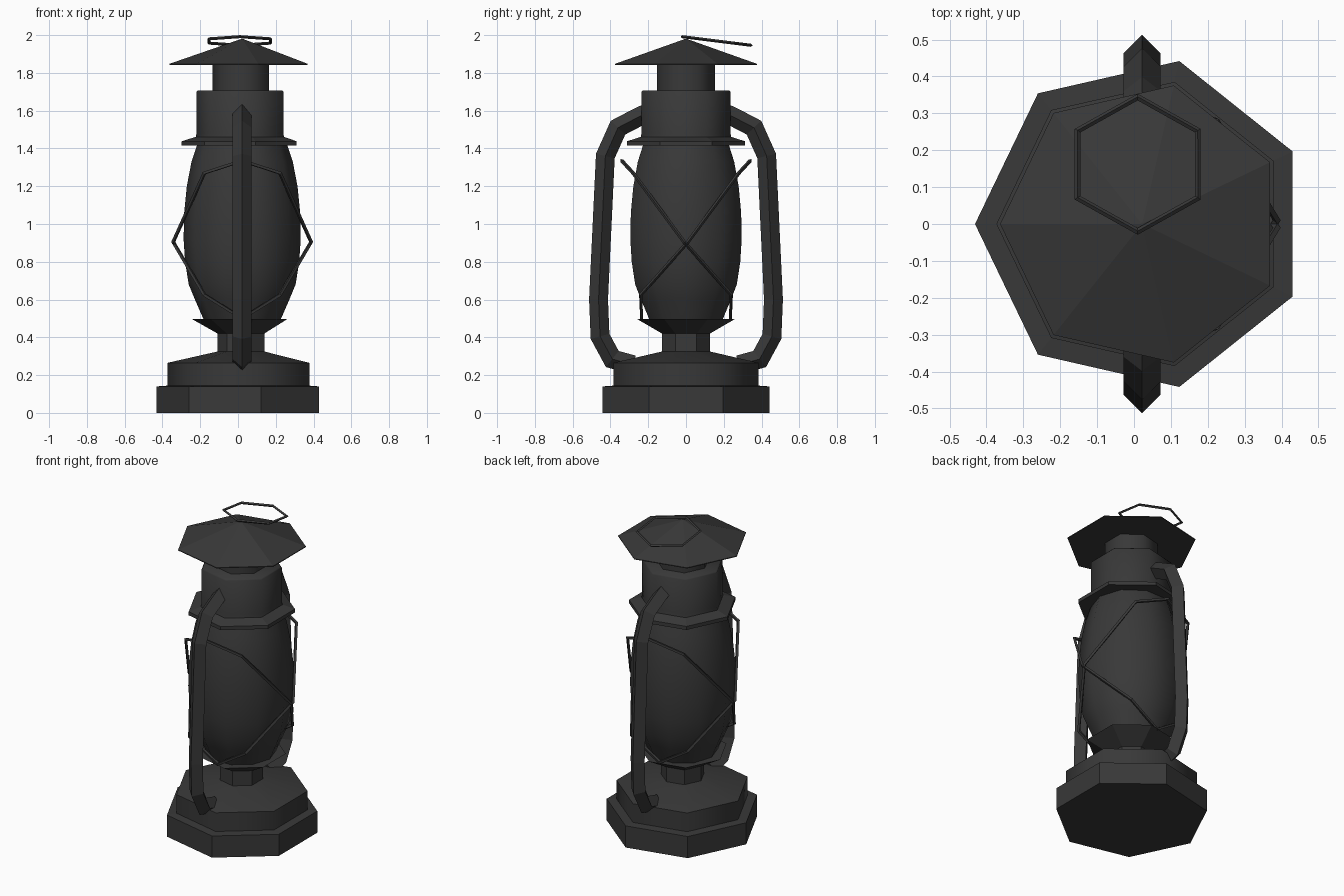
import bpy, bmesh, math
from mathutils import Vector

if "Cube" in bpy.data.objects:
    bpy.data.objects.remove(bpy.data.objects["Cube"])

CX = 0.022  # lantern axis
iron = bpy.data.materials.new("dark iron")
iron.diffuse_color = (0.04, 0.04, 0.04, 1)
iron.use_nodes = True
iron.node_tree.nodes["Principled BSDF"].inputs["Base Color"].default_value = iron.diffuse_color


def finish(name, bm, smooth=None):
    bmesh.ops.recalc_face_normals(bm, faces=bm.faces[:])
    me = bpy.data.meshes.new(name)
    bm.to_mesh(me)
    bm.free()
    me.materials.append(iron)
    ob = bpy.data.objects.new(name, me)
    bpy.context.collection.objects.link(ob)
    if smooth:
        bpy.ops.object.select_all(action='DESELECT')
        ob.select_set(True)
        bpy.context.view_layer.objects.active = ob
        bpy.ops.object.shade_smooth_by_angle(angle=math.radians(smooth))
    return ob


def skin(bm, rings, closed=False):
    """Join matching rings of vertices; cap the ends of an open run."""
    n = len(rings[0])
    pairs = list(zip(rings, rings[1:]))
    if closed:
        pairs.append((rings[-1], rings[0]))
    for a, b in pairs:
        for i in range(n):
            j = (i + 1) % n
            bm.faces.new((a[i], a[j], b[j], b[i]))
    if not closed:
        bm.faces.new(rings[0])
        bm.faces.new(rings[-1])


def turned(name, profile, sides=7, smooth=None):
    """Faceted solid of revolution from (radius, height) points."""
    bm = bmesh.new()
    rings = []
    for r, z in profile:
        ring = []
        for i in range(sides):
            a = math.pi + i * math.tau / sides
            ring.append(bm.verts.new((CX + r * math.cos(a), r * math.sin(a), z)))
        rings.append(ring)
    skin(bm, rings)
    return finish(name, bm, smooth)


def tube(name, path, radius, sides=4, closed=False, smooth=None, up=(1, 0, 0)):
    """Sweep a regular section along a path with mitred bends."""
    bm = bmesh.new()
    pts = [Vector(p) for p in path]
    n = len(pts)
    rings = []
    for i, p in enumerate(pts):
        before = pts[i - 1] if closed or i else None
        after = pts[(i + 1) % n] if closed or i < n - 1 else None
        d1 = (p - before).normalized() if before is not None else None
        d2 = (after - p).normalized() if after is not None else None
        d1, d2 = d1 or d2, d2 or d1
        t = (d1 + d2).normalized()
        u = Vector(up)
        u = (u - t * u.dot(t)).normalized()
        v = t.cross(u)
        stretch = 1 / max(0.6, t.dot(d2))
        rings.append([bm.verts.new(p + radius * (math.cos(a) * u + stretch * math.sin(a) * v))
                      for a in (k * math.tau / sides for k in range(sides))])
    skin(bm, rings, closed)
    return finish(name, bm, smooth)


# Base and fuel tank
turned("base", [(0.453, 0), (0.453, 0.14), (0.385, 0.145)])
turned("fuel_tank", [(0.395, 0.14), (0.395, 0.265), (0.13, 0.325)], smooth=55)

# Neck flaring into the burner cup
turned("burner_cup", [(0.13, 0.31), (0.13, 0.42), (0.266, 0.497), (0.2, 0.497)])

# Glass globe
turned("globe", [(0.2, 0.485), (0.25, 0.6), (0.283, 0.68), (0.302, 0.8), (0.31, 0.92),
                 (0.307, 1.06), (0.293, 1.2), (0.268, 1.33), (0.235, 1.43)], 10, 55)

# Flange, chimney hood, flue and roof
turned("flange", [(0.23, 1.415), (0.32, 1.415), (0.32, 1.438), (0.25, 1.46)])
turned("chimney_hood", [(0.25, 1.44), (0.242, 1.48), (0.242, 1.7), (0.235, 1.708)], smooth=55)
turned("flue", [(0.157, 1.7), (0.157, 1.85)], smooth=55)
turned("roof", [(0.385, 1.843), (0.385, 1.848), (0.004, 1.98)])

# Side frame tubes, front and back
frame = [(0.2, 1.59), (0.245, 1.57), (0.36, 1.51), (0.427, 1.36), (0.463, 0.6),
         (0.455, 0.405), (0.39, 0.285), (0.28, 0.255)]
for side, name in ((-1, "front_frame_tube"), (1, "back_frame_tube")):
    tube(name, [(CX, side * y, z) for y, z in frame], 0.05)

# Crossed wire guards around the globe
half = [(0.2, -0.28, 1.27), (0.365, -0.01, 0.905), (0.2, 0.24, 0.625)]
loop = [(0, -0.34, 1.335)] + half + [(0, 0.235, 0.5)] + [(-x, y, z) for x, y, z in reversed(half)]
for side, name in ((1, "wire_guard_a"), (-1, "wire_guard_b")):
    tube(name, [(CX + x, side * y, z) for x, y, z in loop], 0.01, 4, True, up=(0, 0.8, 0.6 * side))

# Hexagonal hanging ring, tilted back
ring = []
for i in range(6):
    a = math.pi / 2 + i * math.pi / 3
    y = 0.182 * math.sin(a)
    ring.append((0.01 + 0.188 * math.cos(a), 0.162 + y, 1.969 - 0.125 * y))
tube("hanging_ring", ring, 0.008, 4, True, up=(0, 0.12, 1))
